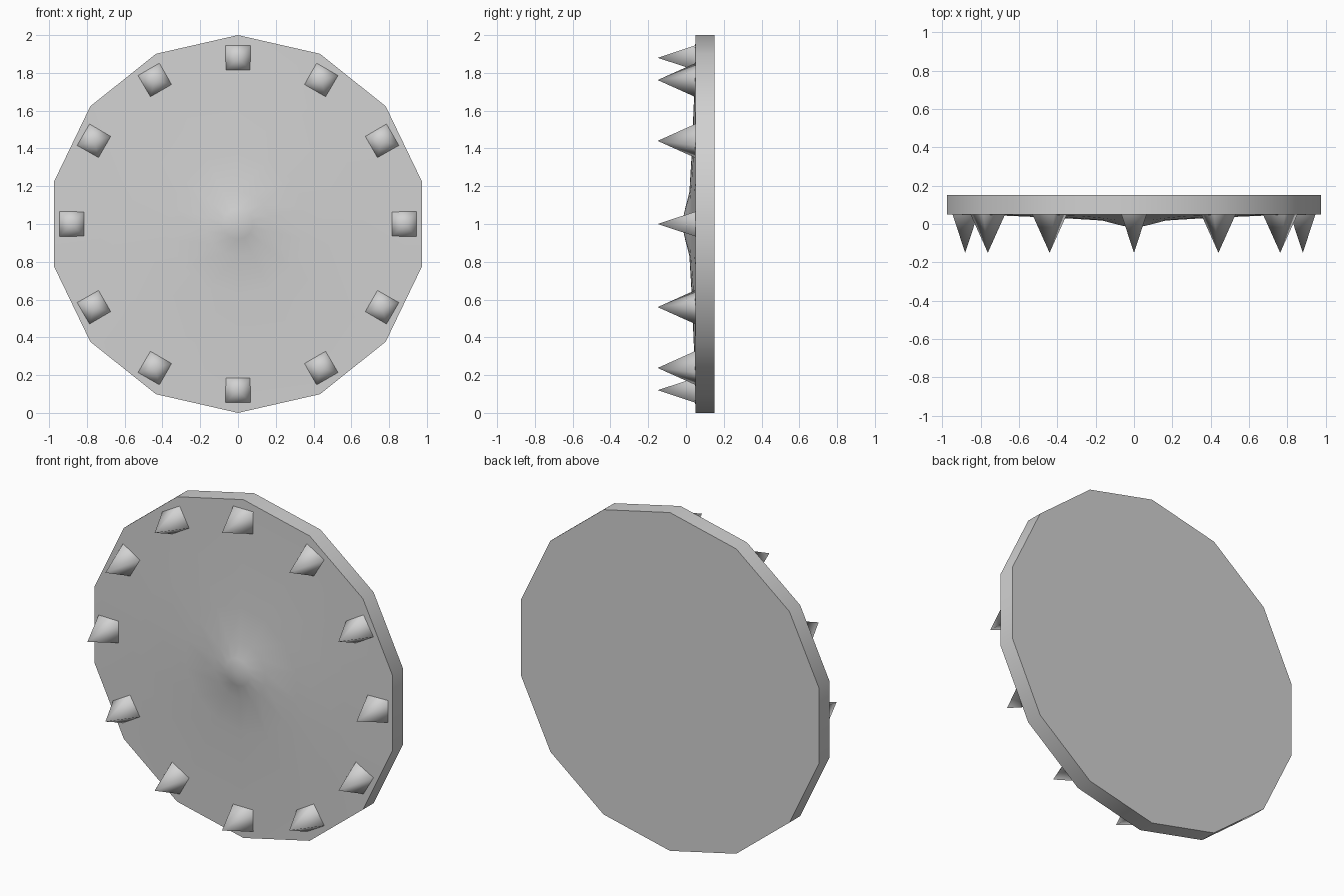
import bpy, bmesh
from math import sin, cos, pi, radians
from mathutils import Vector

cube = bpy.data.objects.get("Cube")
if cube:
    bpy.data.objects.remove(cube, do_unlink=True)

SIDES = 14
SPIKES = 12
CENTRE = Vector((0, 0, 1))

grey = bpy.data.materials.new("metal grey")
grey.use_nodes = True
colour = (0.64, 0.64, 0.64, 1)
grey.diffuse_color = colour
grey.node_tree.nodes["Principled BSDF"].inputs["Base Color"].default_value = colour


def radial(angle, radius, y):
    return CENTRE + Vector((sin(angle) * radius, y, cos(angle) * radius))


def make_object(name, bm):
    bmesh.ops.recalc_face_normals(bm, faces=bm.faces)
    mesh = bpy.data.meshes.new(name)
    bm.to_mesh(mesh)
    bm.free()
    mesh.materials.append(grey)
    obj = bpy.data.objects.new(name, mesh)
    bpy.context.collection.objects.link(obj)
    mesh.shade_smooth()
    return obj


# Shield disc: flat back, straight rim, front rising to a soft central point
profile = [(0.08, -0.005), (0.17, 0.018), (0.37, 0.03), (0.68, 0.043), (1, 0.05), (1, 0.15)]
bm = bmesh.new()
apex = bm.verts.new(CENTRE + Vector((0, -0.022, 0)))
rings = [[bm.verts.new(radial(2 * pi * i / SIDES, r, y)) for i in range(SIDES)]
         for r, y in profile]
for i in range(SIDES):
    j = (i + 1) % SIDES
    bm.faces.new((apex, rings[0][i], rings[0][j]))
    for a, b in zip(rings, rings[1:]):
        bm.faces.new((a[i], b[i], b[j], a[j]))
bm.faces.new(rings[-1])
disc = make_object("shield_disc", bm)
bpy.ops.object.select_all(action='DESELECT')
disc.select_set(True)
bpy.context.view_layer.objects.active = disc
bpy.ops.object.shade_smooth_by_angle(angle=radians(35))

# Ring of open-based pyramid spikes, each square to the disc centre
for n in range(SPIKES):
    turn = 2 * pi * n / SPIKES
    bm = bmesh.new()
    tip = bm.verts.new(radial(turn, 0.88, -0.15))
    base = []
    for k in range(4):
        corner = turn + pi / 4 + k * pi / 2
        offset = Vector((sin(corner), 0, cos(corner))) * 0.093
        base.append(bm.verts.new(radial(turn, 0.88, 0.05) + offset))
    for k in range(4):
        bm.faces.new((tip, base[k], base[(k + 1) % 4]))
    make_object(f"spike_{n + 1}", bm)
